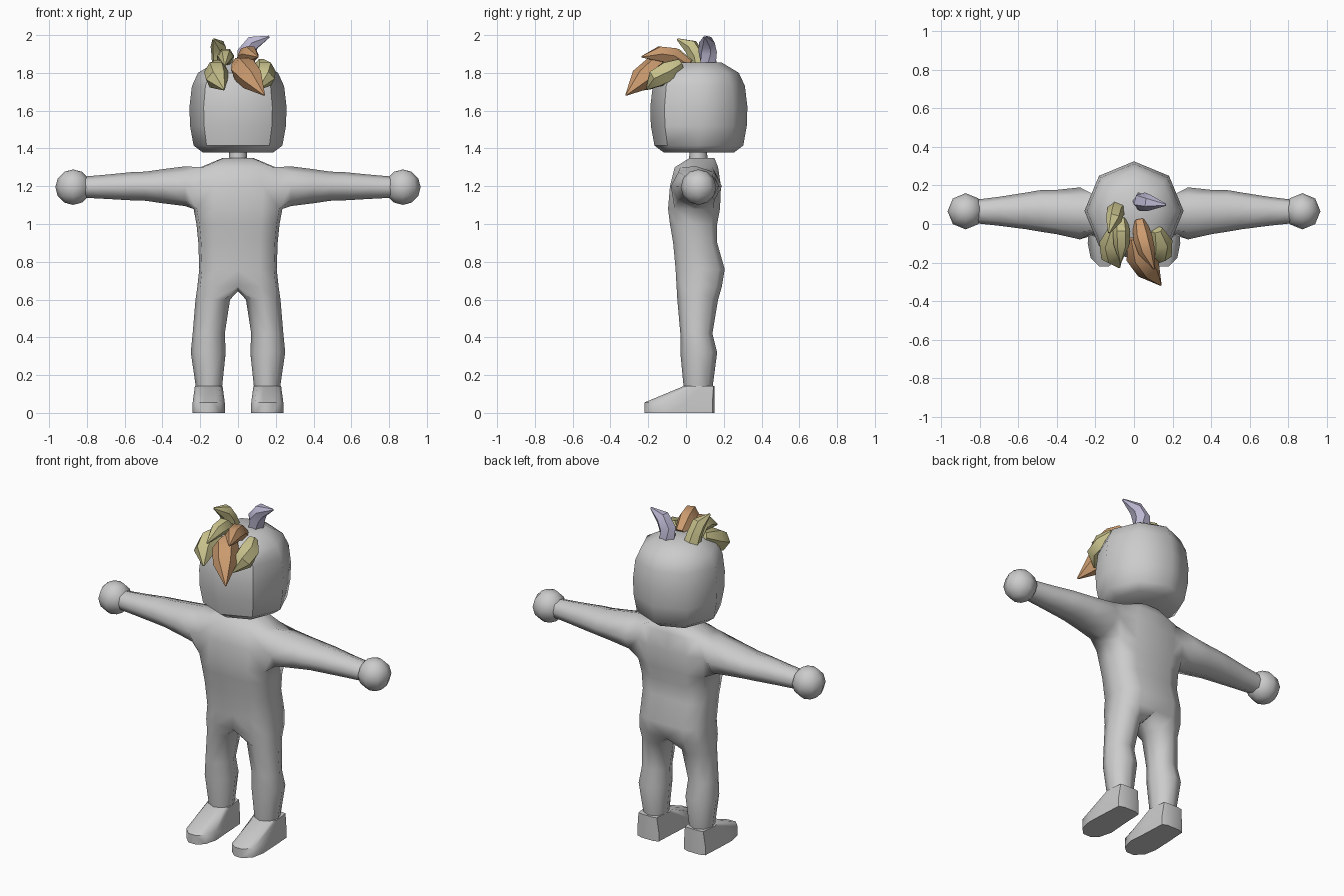
import bpy, bmesh, math
from mathutils import Vector

if "Cube" in bpy.data.objects:
    bpy.data.objects.remove(bpy.data.objects["Cube"])


def material(name, rgb):
    m = bpy.data.materials.new(name)
    m.diffuse_color = (*rgb, 1)
    m.use_nodes = True
    m.node_tree.nodes["Principled BSDF"].inputs["Base Color"].default_value = m.diffuse_color
    return m


GREY = material("light_grey", (0.60, 0.60, 0.60))
OLIVE = material("pale_olive", (0.57, 0.53, 0.26))
ORANGE = material("tan_orange", (0.60, 0.33, 0.16))
LILAC = material("pale_lilac", (0.50, 0.47, 0.64))


def loft(bm, rings):
    """Join equal closed vertex rings with quads."""
    for a, b in zip(rings, rings[1:]):
        n = len(a)
        for i in range(n):
            j = (i + 1) % n
            bm.faces.new((a[i], a[j], b[j], b[i]))


def ring(bm, points):
    return [bm.verts.new(p) for p in points]


def mirror_x(bm):
    copy = bmesh.ops.duplicate(bm, geom=bm.verts[:] + bm.edges[:] + bm.faces[:])
    for v in copy["geom"]:
        if isinstance(v, bmesh.types.BMVert):
            v.co.x = -v.co.x
    bmesh.ops.remove_doubles(bm, verts=bm.verts[:], dist=1e-4)


def finish(bm, name, mat, angle=50):
    bmesh.ops.recalc_face_normals(bm, faces=bm.faces[:])
    mesh = bpy.data.meshes.new(name)
    bm.to_mesh(mesh)
    bm.free()
    mesh.materials.append(mat)
    ob = bpy.data.objects.new(name, mesh)
    bpy.context.collection.objects.link(ob)
    bpy.ops.object.select_all(action='DESELECT')
    ob.select_set(True)
    bpy.context.view_layer.objects.active = ob
    bpy.ops.object.shade_smooth_by_angle(angle=math.radians(angle))
    return ob


# Body: half a torso, one arm and one leg in one skin, then mirrored
bm = bmesh.new()
# half cross-section from front centre, round the side, to back centre
SECTION = [(0, -1), (.55, -1), (.93, -.75), (1, 0), (.93, .75), (.55, 1), (0, 1)]
# height, half width, front y, back y
TORSO = [(1.35, .08, .02, .15), (1.30, .20, -.06, .17), (1.20, .24, -.085, .185),
         (1.08, .235, -.095, .18), (1.00, .22, -.085, .165), (.90, .21, -.068, .165),
         (.76, .205, -.055, .205), (.67, .215, -.05, .19)]
rows = [ring(bm, [(w * sx, (y0 + y1) / 2 + sy * (y1 - y0) / 2, z) for sx, sy in SECTION])
        for z, w, y0, y1 in TORSO]
for r in range(len(rows) - 1):
    for c in range(6):
        if r in (1, 2) and c in (2, 3):      # shoulder opening
            continue
        bm.faces.new((rows[r][c], rows[r][c + 1], rows[r + 1][c + 1], rows[r + 1][c]))
bm.faces.new(rows[0])

# Arm: x, y centre, z centre, y radius, z radius
ARM = [(.28, .055, 1.20, .135, .105), (.40, .062, 1.20, .115, .09),
       (.49, .068, 1.20, .107, .077), (.56, .068, 1.20, .095, .075),
       (.70, .066, 1.197, .075, .064), (.83, .065, 1.195, .06, .055)]
shoulder = [rows[r][c] for r, c in
            ((1, 3), (1, 4), (2, 4), (3, 4), (3, 3), (3, 2), (2, 2), (1, 2))]
arm = [shoulder]
for x, y, z, ry, rz in ARM:
    arm.append(ring(bm, [(x, y + ry * math.sin(i * math.pi / 4),
                          z + rz * math.cos(i * math.pi / 4)) for i in range(8)]))
loft(bm, arm)
bm.faces.new(arm[-1])
bm.verts.remove(rows[2][3])

# Leg: height, inner x, outer x, front y, back y
LEG = [(.60, .042, .225, -.046, .17), (.42, .07, .24, -.03, .14),
       (.32, .065, .25, -.03, .165), (.13, .085, .222, -.012, .14)]
crotch = bm.verts.new((0, .07, .645))
leg = [rows[-1] + [crotch]]
for z, x0, x1, y0, y1 in LEG:
    pts = []
    for i in range(8):
        a = math.radians(-135 + 45 * i)
        pts.append(((x0 + x1) / 2 + math.cos(a) * (x1 - x0) / 2,
                    (y0 + y1) / 2 + math.sin(a) * (y1 - y0) / 2, z))
    leg.append(ring(bm, pts))
loft(bm, leg)
bm.faces.new(leg[-1])
mirror_x(bm)
finish(bm, "body", GREY, 75)

# Feet: sole outline, sides, then an instep sloping up to the ankle
bm = bmesh.new()
SOLE = [(.085, .14), (.078, .0), (.07, -.11), (.09, -.185), (.13, -.22), (.18, -.22),
        (.225, -.175), (.24, -.10), (.236, .0), (.228, .14), (.195, .152), (.115, .152)]
foot = [ring(bm, [(x, y, z) for x, y in SOLE]) for z in (0, .055)]
foot.append(ring(bm, [(.155 + (x - .155) * .86, .15 + (y - .15) * .43, .143) for x, y in SOLE]))
loft(bm, foot)
bm.faces.new(foot[0])
bm.faces.new(foot[-1])
mirror_x(bm)
finish(bm, "feet", GREY)

# Hands: coarse balls
bm = bmesh.new()
bmesh.ops.create_uvsphere(bm, u_segments=8, v_segments=6, radius=.094)
bmesh.ops.translate(bm, verts=bm.verts[:], vec=(.873, .066, 1.195))
mirror_x(bm)
finish(bm, "hands", GREY, 75)

# Neck
bm = bmesh.new()
neck = [ring(bm, [(r * math.cos(i * math.pi / 4), .065 + r * math.sin(i * math.pi / 4), z)
                  for i in range(8)]) for z, r in ((1.31, .05), (1.40, .046))]
loft(bm, neck)
finish(bm, "neck", GREY, 75)

# Head: rounded eight-sided block, with a creased border round the face
bm = bmesh.new()
HEAD = [(1.378, .185), (1.415, .235), (1.52, .254), (1.62, .257), (1.73, .244),
        (1.80, .212), (1.855, .12)]
head = [ring(bm, [(r * math.sin(i * math.pi / 4), .068 - r * math.cos(i * math.pi / 4), z)
                  for i in range(8)]) for z, r in HEAD]
loft(bm, head)
bm.faces.new(head[0])
bm.faces.new(head[-1])
for i in (1, 7):
    for lo, hi in zip(head[1:5], head[2:6]):
        bm.edges.get((lo[i], hi[i])).smooth = False
for level in (1, 5):
    for i, j in ((7, 0), (0, 1)):
        bm.edges.get((head[level][i], head[level][j])).smooth = False
finish(bm, "head", GREY, 75)


# Leafy tufts: tapering six-sided tubes along a bent path of (x, y, z, radius)
def tuft(name, mat, path):
    bm = bmesh.new()
    pts = [Vector(p[:3]) for p in path]
    rings = []
    for i, p in enumerate(pts):
        way = pts[min(i + 1, len(pts) - 1)] - pts[max(i - 1, 0)]
        turn = way.to_track_quat('Z', 'Y')
        rings.append(ring(bm, [p + turn @ Vector((path[i][3] * math.cos(k * math.pi / 3),
                                                  path[i][3] * math.sin(k * math.pi / 3), 0))
                               for k in range(6)]))
    loft(bm, rings)
    bm.faces.new(rings[0])
    bm.faces.new(rings[-1])
    finish(bm, name, mat, 45)


tuft("large_front_tuft", ORANGE, [(.0, -.07, 1.85, .035), (.03, -.16, 1.82, .075),
                                  (.075, -.235, 1.765, .065), (.14, -.318, 1.682, .004)])
tuft("small_front_tuft", ORANGE, [(.03, .01, 1.84, .035), (.045, -.07, 1.89, .05),
                                  (.065, -.14, 1.90, .045), (.105, -.235, 1.885, .004)])
tuft("left_tuft", OLIVE, [(-.10, -.02, 1.845, .03), (-.115, -.10, 1.805, .065),
                          (-.112, -.165, 1.765, .06), (-.075, -.225, 1.712, .006)])
tuft("right_tuft", OLIVE, [(.12, -.03, 1.85, .03), (.14, -.095, 1.81, .06),
                           (.142, -.155, 1.77, .055), (.11, -.205, 1.715, .006)])
tuft("middle_left_tuft", OLIVE, [(-.07, .01, 1.84, .04), (-.065, -.05, 1.89, .045),
                                 (-.065, -.11, 1.885, .04), (-.07, -.20, 1.84, .004)])
tuft("upper_left_tuft", OLIVE, [(-.09, .075, 1.82, .05), (-.098, .055, 1.89, .044),
                                (-.105, .025, 1.94, .042), (-.13, -.045, 1.978, .006)])
tuft("upper_back_tuft", LILAC, [(.04, .12, 1.82, .05), (.045, .115, 1.91, .05),
                                (.08, .11, 1.96, .042), (.165, .10, 1.992, .006)])
